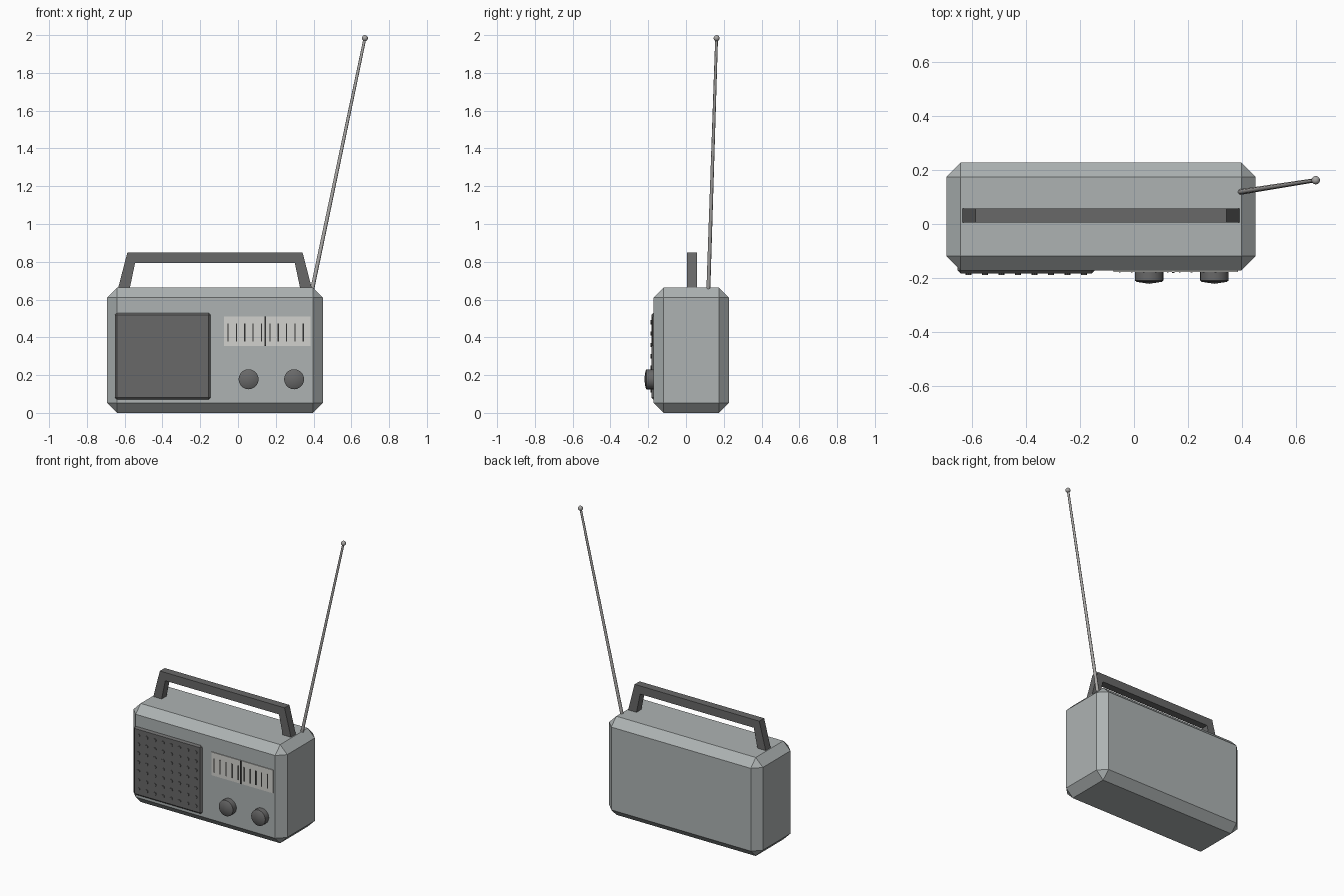
import bpy, bmesh, math
from mathutils import Vector, Matrix

cube = bpy.data.objects.get("Cube")
if cube:
    bpy.data.objects.remove(cube, do_unlink=True)


def material(name, r, g, b):
    m = bpy.data.materials.new(name)
    m.use_nodes = True
    m.diffuse_color = (r, g, b, 1)
    m.node_tree.nodes["Principled BSDF"].inputs["Base Color"].default_value = (r, g, b, 1)
    return m


SHELL = material("shell grey", 0.42, 0.45, 0.45)
DARK = material("dark plastic", 0.14, 0.14, 0.14)
DIAL = material("dial cream", 0.64, 0.64, 0.61)
MARK = material("mark black", 0.03, 0.03, 0.03)
METAL = material("antenna metal", 0.4, 0.39, 0.38)

FRONT = -0.172   # plane of the front panel


def finish(bm, name, mat, smooth=None):
    bmesh.ops.recalc_face_normals(bm, faces=bm.faces[:])
    me = bpy.data.meshes.new(name)
    bm.to_mesh(me)
    bm.free()
    me.materials.append(mat)
    ob = bpy.data.objects.new(name, me)
    bpy.context.scene.collection.objects.link(ob)
    if smooth:
        bpy.ops.object.select_all(action='DESELECT')
        ob.select_set(True)
        bpy.context.view_layer.objects.active = ob
        bpy.ops.object.shade_smooth_by_angle(angle=math.radians(smooth))
    return ob


def add_box(bm, lo, hi):
    lo, hi = Vector(lo), Vector(hi)
    mat = Matrix.Translation((lo + hi) / 2) @ Matrix.Diagonal((*(hi - lo), 1))
    bmesh.ops.create_cube(bm, size=1, matrix=mat)


def box(name, mat, lo, hi, bevel=0):
    bm = bmesh.new()
    add_box(bm, lo, hi)
    if bevel:
        bmesh.ops.bevel(bm, geom=bm.edges[:], offset=bevel, segments=1,
                        affect='EDGES', profile=0.5)
    return finish(bm, name, mat)


# Case with chamfered edges
box("case", SHELL, (-0.694, FRONT, 0), (0.45, 0.227, 0.663), 0.053)

# Speaker grille with raised studs
box("speaker_grille", DARK, (-0.652, -0.183, 0.07), (-0.145, -0.15, 0.53), 0.011)
bm = bmesh.new()
for i in range(8):
    for j in range(7):
        pos = Vector((-0.612 + i * 0.061, -0.183, 0.12 + j * 0.06))
        bmesh.ops.create_cone(bm, cap_ends=True, segments=8, radius1=0.011, radius2=0.011,
                              depth=0.01,
                              matrix=Matrix.Translation(pos) @ Matrix.Rotation(math.pi / 2, 4, 'X'))
finish(bm, "grille_studs", DARK)

# Tuning dial, scale marks and needle
box("dial_plate", DIAL, (-0.075, -0.177, 0.354), (0.384, FRONT + 0.01, 0.51))
bm = bmesh.new()
for i in range(10):
    x = -0.053 + i * 0.0443
    add_box(bm, (x - 0.003, -0.18, 0.377), (x + 0.003, -0.175, 0.472))
finish(bm, "dial_marks", MARK)
box("dial_needle", MARK, (0.141, -0.181, 0.354), (0.149, -0.175, 0.51))

# Knobs, turned from a shallow domed profile
for name, x in (("volume_knob", 0.056), ("tuning_knob", 0.297)):
    bm = bmesh.new()
    profile = [(0.053, -0.16), (0.053, -0.209), (0.046, -0.214), (0, -0.221)]
    verts = [bm.verts.new((x + r, y, 0.178)) for r, y in profile]
    edges = [bm.edges.new(pair) for pair in zip(verts, verts[1:])]
    bmesh.ops.spin(bm, geom=verts + edges, cent=(x, 0, 0.178), axis=(0, 1, 0),
                   angle=math.tau, steps=20)
    bmesh.ops.remove_doubles(bm, verts=bm.verts[:], dist=0.0005)
    finish(bm, name, DARK, 30)

# Carrying handle, a trapezoid arch extruded in depth
half = [(0.518, 0.64), (0.464, 0.848), (0.423, 0.793), (0.455, 0.64)]
bm = bmesh.new()
rings = [[bm.verts.new((-0.122 + s * x, 0.006, z)) for x, z in half] for s in (-1, 1)]
left, right = rings
faces = []
for a, b, c, d in (left, right):
    faces.append(bm.faces.new((a, b, c, d)))
faces.append(bm.faces.new((left[1], right[1], right[2], left[2])))
ext = bmesh.ops.extrude_face_region(bm, geom=faces, use_keep_orig=True)
bmesh.ops.translate(bm, vec=(0, 0.052, 0),
                    verts=[v for v in ext["geom"] if isinstance(v, bmesh.types.BMVert)])
finish(bm, "carry_handle", DARK)

# Telescopic antenna and its tip
base, tip = Vector((0.39, 0.118, 0.64)), Vector((0.672, 0.162, 1.984))
aim = (tip - base).to_track_quat('Z', 'Y').to_matrix().to_4x4()
bm = bmesh.new()
bmesh.ops.create_cone(bm, cap_ends=True, segments=8, radius1=0.0105, radius2=0.0075,
                      depth=(tip - base).length,
                      matrix=Matrix.Translation((base + tip) / 2) @ aim)
finish(bm, "antenna_rod", METAL, 50)
bm = bmesh.new()
bmesh.ops.create_uvsphere(bm, u_segments=12, v_segments=8, radius=0.016,
                          matrix=Matrix.Translation(tip))
finish(bm, "antenna_tip", METAL, 60)
